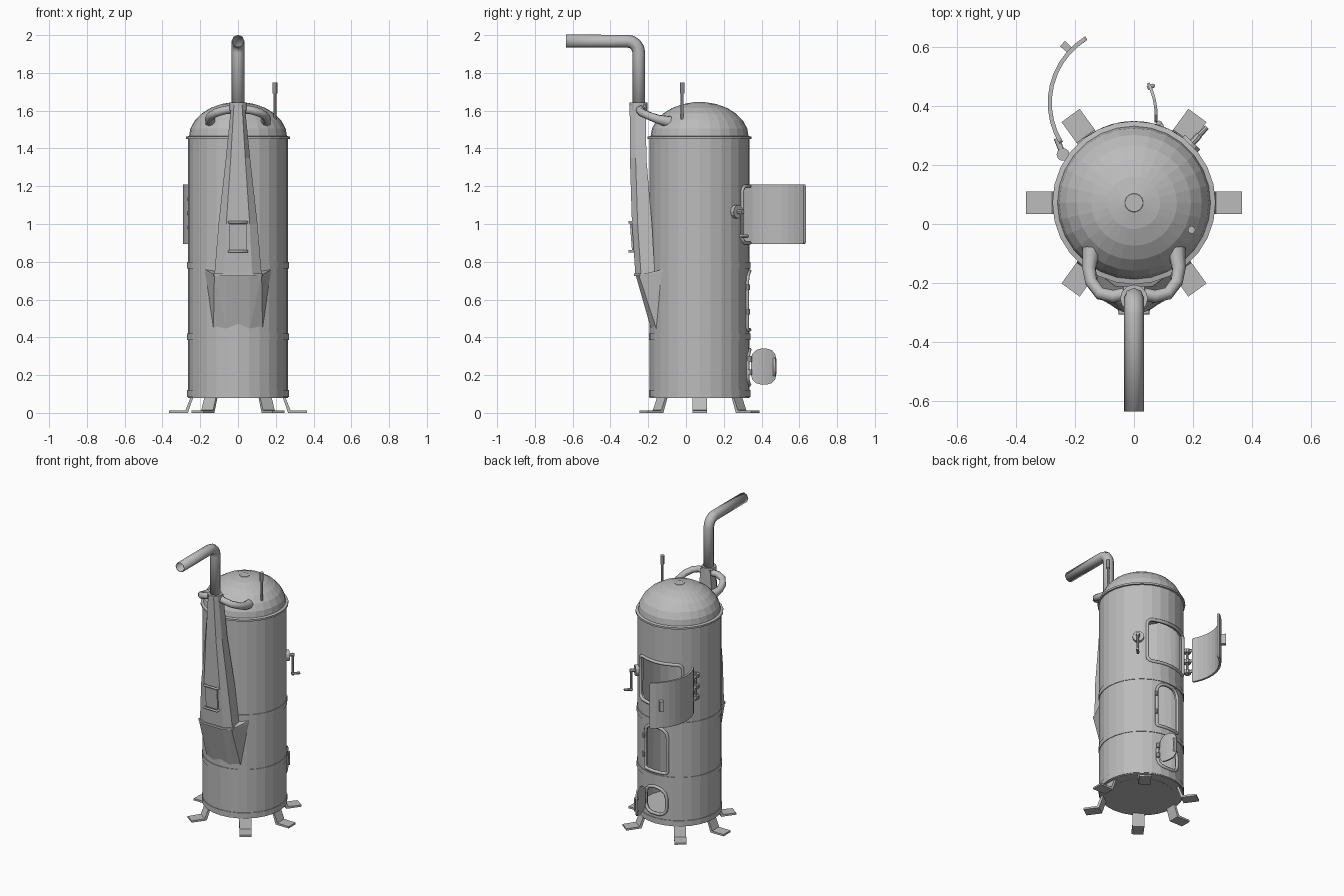
import bpy, bmesh, math
from mathutils import Vector

cube = bpy.data.objects.get("Cube")
if cube:
    bpy.data.objects.remove(cube, do_unlink=True)

CY, R, SEG = 0.072, 0.265, 28      # boiler axis, radius, sides

metal = bpy.data.materials.new("grey_metal")
metal.use_nodes = True
metal.diffuse_color = (0.5, 0.5, 0.5, 1)
metal.node_tree.nodes["Principled BSDF"].inputs["Base Color"].default_value = (0.5, 0.5, 0.5, 1)


def finish(name, bm):
    bmesh.ops.recalc_face_normals(bm, faces=bm.faces)
    mesh = bpy.data.meshes.new(name)
    bm.to_mesh(mesh)
    bm.free()
    mesh.materials.append(metal)
    ob = bpy.data.objects.new(name, mesh)
    bpy.context.collection.objects.link(ob)
    return ob


def loft(name, rings, closed=False):
    """Bridge rings of points; cap the ends or join last to first."""
    bm = bmesh.new()
    rows = [[bm.verts.new(p) for p in ring] for ring in rings]
    pairs = list(zip(rows, rows[1:])) + ([(rows[-1], rows[0])] if closed else [])
    for a, b in pairs:
        for i in range(len(a)):
            j = (i + 1) % len(a)
            bm.faces.new((a[i], a[j], b[j], b[i]))
    if not closed:
        bm.faces.new(rows[0])
        bm.faces.new(rows[-1])
    return finish(name, bm)


def lathe(name, profile, closed=False, seg=SEG):
    return loft(name, [[(r * math.cos(math.tau * i / seg), CY + r * math.sin(math.tau * i / seg), z)
                        for i in range(seg)] for r, z in profile], closed)


def rod(name, a, b, r, seg=10):
    a, b = Vector(a), Vector(b)
    rot = (b - a).to_track_quat('Z', 'Y')
    ring = [rot @ Vector((r * math.cos(math.tau * i / seg), r * math.sin(math.tau * i / seg), 0))
            for i in range(seg)]
    return loft(name, [[a + v for v in ring], [b + v for v in ring]])


def tube(name, pts, r, cyclic=False, radii=None, res=2, caps=True):
    """Pipe swept along a path, turned into a mesh."""
    cu = bpy.data.curves.new(name, 'CURVE')
    cu.dimensions = '3D'
    cu.bevel_depth, cu.bevel_resolution, cu.use_fill_caps = r, res, caps
    sp = cu.splines.new('POLY')
    sp.points.add(len(pts) - 1)
    for i, p in enumerate(pts):
        sp.points[i].co = (*p, 1)
        sp.points[i].radius = radii[i] if radii else 1
    sp.use_cyclic_u = cyclic
    tmp = bpy.data.objects.new(name + "_path", cu)
    bpy.context.collection.objects.link(tmp)
    mesh = bpy.data.meshes.new_from_object(tmp.evaluated_get(bpy.context.evaluated_depsgraph_get()))
    bpy.data.objects.remove(tmp, do_unlink=True)
    mesh.materials.clear()
    mesh.materials.append(metal)
    ob = bpy.data.objects.new(name, mesh)
    bpy.context.collection.objects.link(ob)
    return ob


def on_wall(angle, r, z):
    a = math.radians(angle)
    return Vector((r * math.cos(a), CY + r * math.sin(a), z))


def rounded(x0, x1, z0, z1, low, high):
    """Rounded rectangle outline with separate bottom and top corner radii."""
    pts = []
    for cx, cz, r, start in ((x1 - low, z0 + low, low, 270), (x1 - high, z1 - high, high, 0),
                             (x0 + high, z1 - high, high, 90), (x0 + low, z0 + low, low, 180)):
        for k in range(4):
            a = math.radians(start + 30 * k)
            pts.append((cx + r * math.cos(a), cz + r * math.sin(a)))
    return pts


def curved_plate(name, center, r, a0, a1, z0, z1, corner, thick=0.014):
    """Door leaf: rounded outline wrapped onto an arc."""
    span = math.radians(a1 - a0) * r
    bm = bmesh.new()
    outline = rounded(0, span, z0, z1, corner, corner)
    bm.faces.new([bm.verts.new((x, 0, z)) for x, z in outline])
    for k in range(1, 10):
        bmesh.ops.bisect_plane(bm, geom=bm.verts[:] + bm.edges[:] + bm.faces[:],
                               plane_co=(span * k / 10, 0, 0), plane_no=(1, 0, 0))
    ext = bmesh.ops.extrude_face_region(bm, geom=bm.faces[:])["geom"]
    for v in ext:
        if isinstance(v, bmesh.types.BMVert):
            v.co.y = -thick
    for v in bm.verts:
        a, rr = math.radians(a0) + v.co.x / r, r + v.co.y
        v.co = (center[0] + rr * math.cos(a), center[1] + rr * math.sin(a), v.co.z)
    return finish(name, bm)


# Hollow body with its domed top
def dome(r, h):
    return [(r * math.cos(math.radians(t)), 1.46 + h * math.sin(math.radians(t)))
            for t in (0, 14, 28, 42, 56, 70, 83)]


outer = [(0.005, 0.08), (R, 0.08), (R, 1.46)] + dome(R - 0.005, 0.186) + [(0.005, 1.646)]
inner = [(0.005, 1.626)] + dome(R - 0.025, 0.166)[::-1] + [(R - 0.018, 0.1), (0.005, 0.1)]
body = lathe("boiler_body", outer + inner, closed=True)
lathe("bottom_plate", [(0.2, 0.079), (0.2, 0.09)])
lathe("dome_cap", [(0.04, 1.63), (0.03, 1.647)])

# Three openings in the back, each with a raised frame
openings = {"upper": (-0.168, 0.14, 0.9, 1.2, 0.03, 0.03),
            "middle": (-0.085, 0.085, 0.44, 0.75, 0.015, 0.06),
            "lower": (-0.08, 0.08, 0.15, 0.335, 0.05, 0.07)}
for key, spec in openings.items():
    outline = rounded(*spec)
    cutter = loft(key + "_cutter", [[(x, y, z) for x, z in outline] for y in (0.16, 0.5)])
    mod = body.modifiers.new(key, 'BOOLEAN')
    mod.operation, mod.solver, mod.object = 'DIFFERENCE', 'EXACT', cutter
    bpy.context.view_layer.update()
    cut = bpy.data.meshes.new_from_object(body.evaluated_get(bpy.context.evaluated_depsgraph_get()))
    body.modifiers.clear()
    body.data = cut
    bpy.data.objects.remove(cutter, do_unlink=True)
    path = []
    for (xa, za), (xb, zb) in zip(outline, outline[1:] + outline[:1]):
        steps = max(1, int(abs(xb - xa) / 0.04))
        for k in range(steps):
            x, z = xa + (xb - xa) * k / steps, za + (zb - za) * k / steps
            path.append((x, CY + math.sqrt(R * R - x * x), z))
    tube(key + "_opening_frame", path, 0.011, cyclic=True, res=1)

# Rim and thin seam bands, broken where the openings are
lathe("top_rim", [(0.25, 1.448), (0.276, 1.45), (0.276, 1.462), (0.25, 1.468)])
for i, z in enumerate((0.085, 0.385, 0.765)):
    lathe(f"seam_band_{i + 1}", [(R - 0.01, z), (R + 0.004, z), (R + 0.004, z + 0.035),
                                 (R - 0.01, z + 0.035)], closed=True)

# Six bent strap legs
strap = [(0.365, 0), (0.365, 0.012), (0.278, 0.014), (0.25, 0.085), (0.236, 0.085), (0.265, 0)]
for i, angle in enumerate((0, 54, 126, 180, 234, 306)):
    side = Vector((-math.sin(math.radians(angle)), math.cos(math.radians(angle)), 0)) * 0.038
    loft(f"leg_{i + 1}", [[on_wall(angle, r, z) + side * s for r, z in strap] for s in (-1, 1)])

# Sloping cowl under the flue
bm = bmesh.new()
for s in (-1, 1):
    for p in ((0.185, -0.1, 0.765), (0.17, -0.14, 0.745), (0.125, -0.25, 0.73), (0.06, -0.265, 0.725),
              (0.13, -0.155, 0.44), (0.06, -0.184, 0.44), (0.13, -0.12, 0.75)):
        bm.verts.new((s * p[0], p[1], p[2]))
hull = bmesh.ops.convex_hull(bm, input=bm.verts[:])
bmesh.ops.delete(bm, geom=hull["geom_interior"], context='VERTS')
finish("flue_cowl", bm)

# Tapered flue duct with a lip at its foot
duct = [(0.73, 0.125, -0.268, -0.165), (1.0, 0.103, -0.286, -0.18),
        (1.35, 0.064, -0.297, -0.21), (1.63, 0.036, -0.298, -0.212)]


def duct_ring(z, w, front, back):
    half = [(w, back), (w, front + 0.03), (w * 0.6, front)]
    return [(x, y, z) for x, y in half] + [(-x, y, z) for x, y in half[::-1]]


loft("flue_duct", [duct_ring(*d) for d in duct])
loft("flue_lip", [duct_ring(z, 0.131, -0.274, -0.16) for z in (0.724, 0.738)])

# Inspection hatch on the duct with two grab bars
loft("flue_hatch", [[(x, y - dy, z) for x, y, z in ((-0.045, -0.274, 0.86), (0.045, -0.274, 0.86),
                                                     (0.045, -0.285, 1.0), (-0.045, -0.285, 1.0))]
                    for dy in (0, 0.012)])
for name, z in (("lower_grab_bar", 0.855), ("upper_grab_bar", 1.01)):
    tube(name, [(-0.047, -0.265, z), (-0.047, -0.3, z), (0.047, -0.3, z), (0.047, -0.265, z)], 0.008, res=1)

# Chimney pipe, open at its end, with collar
bend = [(0, -0.31 + 0.06 * math.cos(math.radians(t)), 1.908 + 0.06 * math.sin(math.radians(t)))
        for t in (0, 22, 45, 68, 90)]
chimney = tube("chimney_pipe", [(0, -0.25, 1.58)] + bend + [(0, -0.635, 1.968)], 0.034, caps=False)
chimney.modifiers.new("wall", 'SOLIDIFY').thickness = 0.004
rod("chimney_collar", (0, -0.252, 1.6), (0, -0.252, 1.642), 0.047, 12)

# Steam pipes from the collar round to the dome
for name, s in (("left_steam_pipe", 1), ("right_steam_pipe", -1)):
    tube(name, [(s * x, y, z) for x, y, z in ((0, -0.23, 1.61), (0.07, -0.245, 1.603), (0.115, -0.235, 1.59),
                                              (0.145, -0.195, 1.572), (0.152, -0.15, 1.555),
                                              (0.143, -0.085, 1.54))],
         0.022, radii=(1, 1, 1, 1, 1.1, 1.45))

# Vent rod on the dome
rod("vent_rod", (0.195, -0.02, 1.53), (0.195, -0.02, 1.7), 0.008, 8)
rod("vent_tip", (0.195, -0.02, 1.69), (0.195, -0.02, 1.75), 0.013, 8)

# Crank valve on the side
rod("crank_hub", on_wall(46, 0.255, 1.065), on_wall(46, 0.285, 1.065), 0.036, 12)
rod("crank_axle", on_wall(46, 0.26, 1.065), on_wall(46, 0.318, 1.065), 0.012, 8)
rod("crank_arm", on_wall(46, 0.31, 1.075), on_wall(46, 0.31, 0.925), 0.008, 8)
rod("crank_grip", on_wall(46, 0.3, 0.935), on_wall(46, 0.355, 0.935), 0.009, 8)

# Large curved door, standing open, with hinges and latch
DC = (-0.03, 0.41)
curved_plate("upper_door", DC, 0.262, 121, 212, 0.895, 1.21, 0.012)
rod("upper_hinge_pin", (-0.24, 0.235, 0.96), (-0.24, 0.235, 1.15), 0.009, 8)
for i, z in enumerate((0.97, 1.045, 1.12)):
    rod(f"upper_hinge_{i + 1}", (-0.24, 0.235, z), (-0.24, 0.235, z + 0.025), 0.022, 10)
    tube(f"upper_hinge_strap_{i + 1}", [(-0.24, 0.235, z + 0.012), (-0.262, 0.29, z + 0.012)], 0.01, res=1)


def on_door(angle, r, z):
    a = math.radians(angle)
    return Vector((DC[0] + r * math.cos(a), DC[1] + r * math.sin(a), z))


loft("upper_door_latch", [[on_door(a, r, z) for a, r in ((134, 0.255), (139, 0.255), (139, 0.292), (134, 0.292))]
                          for z in (1.02, 1.09)])

# Small round-cornered door, standing open
curved_plate("lower_door", (-0.17, 0.365), 0.25, -5, 27, 0.15, 0.34, 0.055, 0.01)
tube("lower_door_handle", [(0.045, 0.46, 0.2), (0.066, 0.468, 0.2), (0.066, 0.468, 0.285), (0.045, 0.46, 0.285)],
     0.007, res=1)
for i, z in enumerate((0.2, 0.27)):
    rod(f"lower_hinge_{i + 1}", (0.085, 0.338, z), (0.085, 0.338, z + 0.03), 0.012, 8)
for i, z in enumerate((0.52, 0.65)):
    rod(f"middle_hinge_{i + 1}", (0.092, 0.33, z), (0.092, 0.33, z + 0.03), 0.01, 8)
